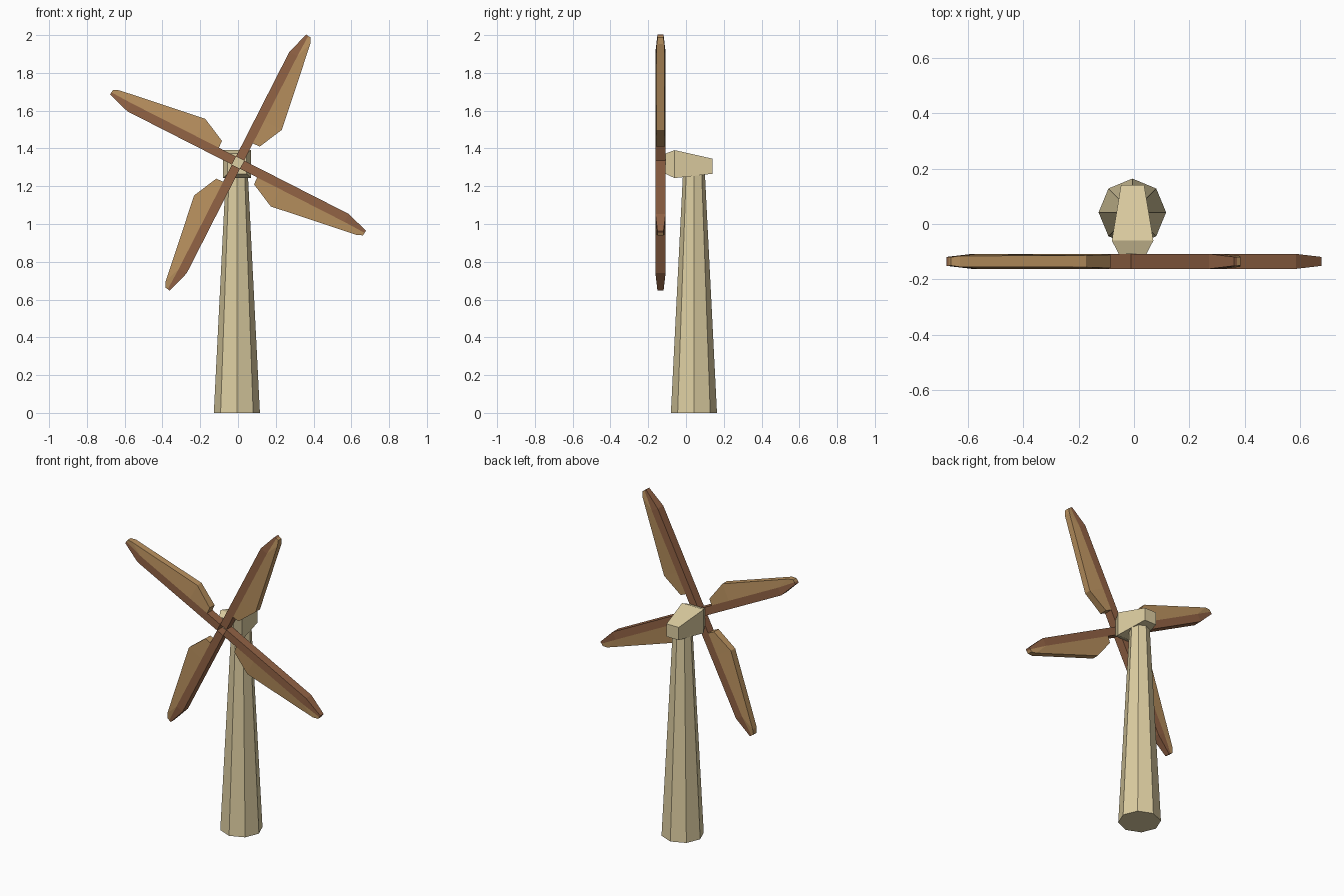
import bpy, bmesh, math
from mathutils import Matrix, Vector

cube = bpy.data.objects.get("Cube")
if cube:
    bpy.data.objects.remove(cube, do_unlink=True)


def material(name, rgb):
    mat = bpy.data.materials.new(name)
    mat.use_nodes = True
    mat.diffuse_color = (*rgb, 1)
    mat.node_tree.nodes["Principled BSDF"].inputs["Base Color"].default_value = (*rgb, 1)
    return mat


cream = material("cream_wall", (0.73, 0.62, 0.36))
brown = material("dark_wood", (0.29, 0.125, 0.06))
tan = material("light_wood", (0.49, 0.285, 0.115))


def finish(bm, name, mat):
    bmesh.ops.recalc_face_normals(bm, faces=bm.faces)
    mesh = bpy.data.meshes.new(name)
    bm.to_mesh(mesh)
    bm.free()
    mesh.materials.append(mat)
    obj = bpy.data.objects.new(name, mesh)
    bpy.context.collection.objects.link(obj)
    return obj


def loft(name, mat, sections):
    """Skin a row of four-cornered sections and cap both ends."""
    bm = bmesh.new()
    rings = [[bm.verts.new(p) for p in s] for s in sections]
    for a, b in zip(rings, rings[1:]):
        for i in range(4):
            j = (i + 1) % 4
            bm.faces.new((a[i], a[j], b[j], b[i]))
    bm.faces.new(rings[0])
    bm.faces.new(rings[-1])
    return finish(bm, name, mat)


def blade_section(inner, outer):
    """Each side is (distance along, offset across, half thickness)."""
    (u, v, h), (p, q, k) = inner, outer
    return [(v, -h, u), (q, -k, p), (q, k, p), (v, h, u)]


# Tapered eight-sided tower
bm = bmesh.new()
bmesh.ops.create_cone(bm, cap_ends=True, segments=8, radius1=0.122, radius2=0.058,
                      depth=1.27, matrix=Matrix.Translation((-0.006, 0.042, 0.635)))
finish(bm, "tower", cream)

# Head block: y, half width, bottom, top
head = [(-0.108, 0.05, 1.265, 1.373), (-0.06, 0.075, 1.243, 1.391), (0.14, 0.042, 1.266, 1.346)]
loft("head", cream, [[(-0.005 - w, y, lo), (-0.005 + w, y, lo), (-0.005 + w, y, hi),
                      (-0.005 - w, y, hi)] for y, w, lo, hi in head])

# Four blades around an open centre, each a spar with a sail on one side
W, H = 0.024, 0.027
spar = [((W, -W, H), (W, W, H)),
        ((0.645, -W, H), (0.645, W, H)),
        ((0.768, 0.014, 0.016), (0.766, 0.027, 0.016))]
sail = [((0.126, W, H), (0.128, 0.064, 0.024)),
        ((0.26, W, H), (0.26, 0.128, 0.021)),
        ((0.645, W, H), (0.733, 0.056, 0.02)),
        ((0.766, 0.027, 0.016), (0.764, 0.043, 0.015))]
for n in range(4):
    for part, mat, rows in (("spar", brown, spar), ("sail", tan, sail)):
        obj = loft(f"{part}_{n + 1}", mat, [blade_section(*r) for r in rows])
        obj.location = Vector((0, -0.135, 1.325))
        obj.rotation_euler.y = math.radians(27 + 90 * n)
